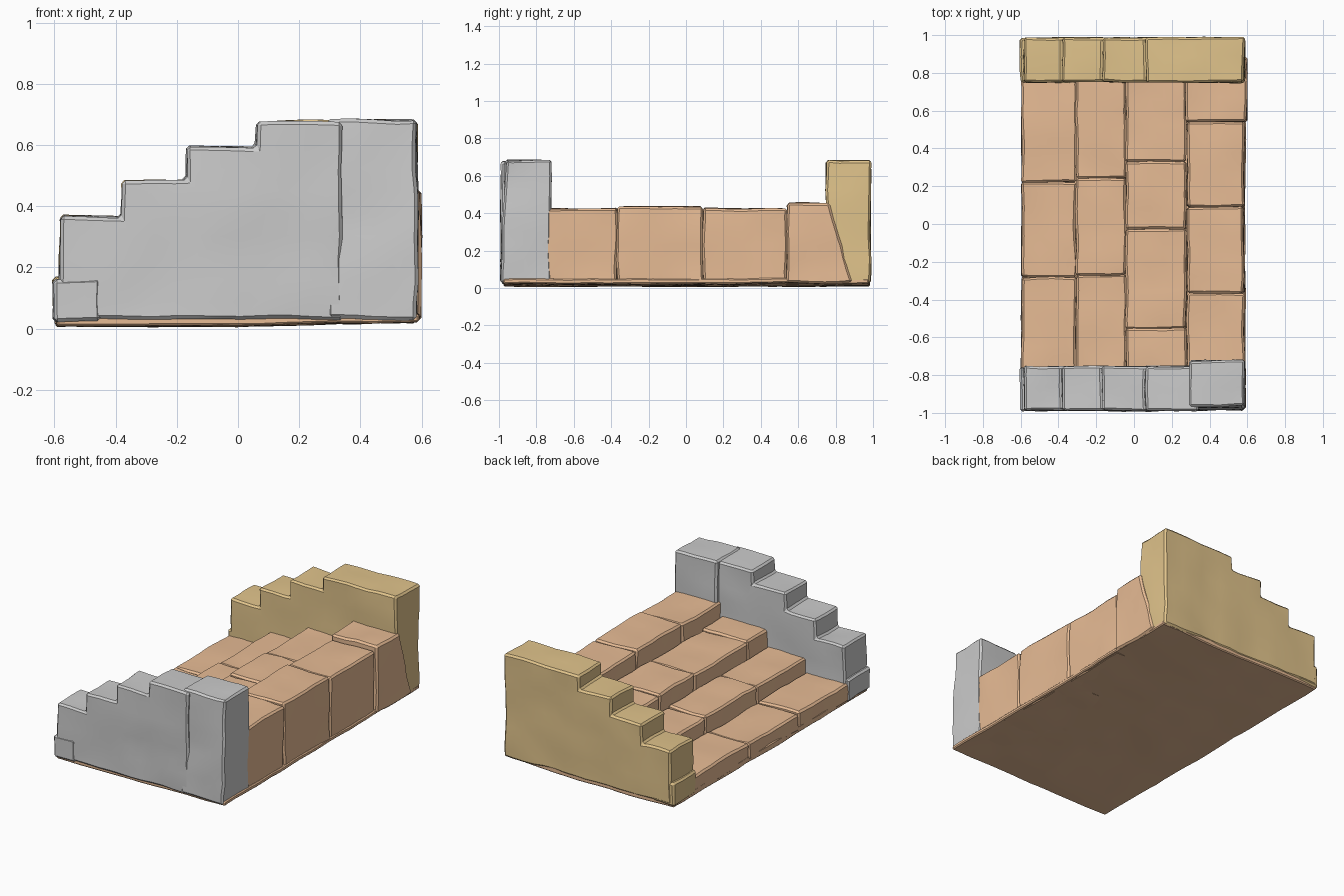
import bpy, bmesh, math
from mathutils import Vector, noise

if "Cube" in bpy.data.objects:
    bpy.data.objects.remove(bpy.data.objects["Cube"])


def material(name, rgb):
    m = bpy.data.materials.new(name)
    m.diffuse_color = (*rgb, 1)
    m.use_nodes = True
    m.node_tree.nodes["Principled BSDF"].inputs["Base Color"].default_value = m.diffuse_color
    return m


ORANGE = material("sandstone", (0.80, 0.50, 0.30))
GOLD = material("golden_stone", (0.75, 0.55, 0.26))


def stone(name, profile, y0, y1, mat=None, bevel=0.011, amp=0.009, tweak=None):
    """Extrude an x-z profile along y, chip its edges and roughen its faces."""
    bm = bmesh.new()
    face = bm.faces.new([bm.verts.new((x, y0, z)) for x, z in profile])
    ext = bmesh.ops.extrude_face_region(bm, geom=[face])
    for v in ext["geom"]:
        if isinstance(v, bmesh.types.BMVert):
            v.co.y = y1
    if tweak:
        for v in bm.verts:
            v.co += Vector(tweak(v.co))
    bmesh.ops.recalc_face_normals(bm, faces=bm.faces)
    if bevel:
        bmesh.ops.bevel(bm, geom=bm.edges[:], offset=bevel, segments=1,
                        profile=0.5, affect='EDGES', clamp_overlap=True)
    # slice into a grid so that the noise has something to bend
    for axis in range(3):
        n = Vector([float(i == axis) for i in range(3)])
        for k in range(-14, 15):
            bmesh.ops.bisect_plane(bm, geom=bm.verts[:] + bm.edges[:] + bm.faces[:],
                                   dist=0.002, plane_co=n * (k * 0.073 + 0.011), plane_no=n)
    seed = Vector((y0 * 3.7, profile[0][0] * 5.3, y1 * 2.1))
    for v in bm.verts:
        p = v.co.copy()
        d = noise.noise_vector(p * 5 + seed) * amp + noise.noise_vector(p * 13 + seed) * amp * 0.4
        v.co = p + d
        v.co.z = max(v.co.z, 0)
    me = bpy.data.meshes.new(name)
    bm.to_mesh(me)
    bm.free()
    ob = bpy.data.objects.new(name, me)
    bpy.context.collection.objects.link(ob)
    if mat:
        me.materials.append(mat)
    bpy.context.view_layer.objects.active = ob
    bpy.ops.object.select_all(action='DESELECT')
    ob.select_set(True)
    bpy.ops.object.shade_smooth_by_angle(angle=math.radians(28))
    return ob


def box(x0, x1, z0, z1):
    return [(x0, z0), (x1, z0), (x1, z1), (x0, z1)]


# Underside slab, slightly lower on the left
stone("base_slab", [(-0.595, 0.008), (0.0, 0.008), (0.59, 0.024), (0.59, 0.05), (-0.595, 0.05)],
      -0.975, 0.98, ORANGE, bevel=0.006, amp=0.006)

# Four steps, each a row of blocks: left x, right x, top z, joints along y
STEPS = [(-0.595, -0.305, 0.13, [-0.78, -0.285, 0.22, 0.78]),
         (-0.307, -0.042, 0.23, [-0.78, -0.27, 0.24, 0.78]),
         (-0.044, 0.277, 0.33, [-0.78, -0.555, -0.03, 0.33, 0.78]),
         (0.283, 0.583, 0.43, [-0.76, -0.37, 0.09, 0.54])]
for s, (x0, x1, top, ys) in enumerate(STEPS):
    for b in range(len(ys) - 1):
        lift = 0.004 * (-1) ** (b + s)
        stone(f"step_{s + 1}_block_{b + 1}", box(x0, x1, 0.02, top + lift),
              ys[b], ys[b + 1], ORANGE)

# Raised corner block whose foot runs out over the end of the gold wall
stone("step_4_corner_block", box(0.272, 0.598, 0.025, 0.452), 0.54, 0.77, ORANGE,
      tweak=lambda p: (0, 0.12 if p.y > 0.7 and p.z < 0.1 else 0, 0))

# Stepped side walls with a small toe block at the low end
WALL = [(-0.583, 0.03), (0.585, 0.03), (0.585, 0.683), (0.063, 0.678), (0.06, 0.592),
        (-0.168, 0.598), (-0.168, 0.485), (-0.38, 0.483), (-0.38, 0.365), (-0.583, 0.367)]
stone("back_wall", WALL, 0.75, 0.988, GOLD)
stone("back_wall_toe", box(-0.603, -0.45, 0.022, 0.165), 0.752, 0.985, GOLD)

front = [(x, z) for x, z in WALL]
front[1], front[2] = (0.34, 0.03), (0.34, 0.674)
stone("front_wall", front, -0.988, -0.752)
stone("front_wall_toe", box(-0.603, -0.45, 0.022, 0.165), -0.99, -0.76)
# End column, leaning back at the top so its joint fades out below
stone("front_wall_end_column", box(0.292, 0.586, 0.03, 0.684), -0.988, -0.722,
      tweak=lambda p: (0, 0.022 if p.y < -0.9 and p.z > 0.4 else 0, 0))
